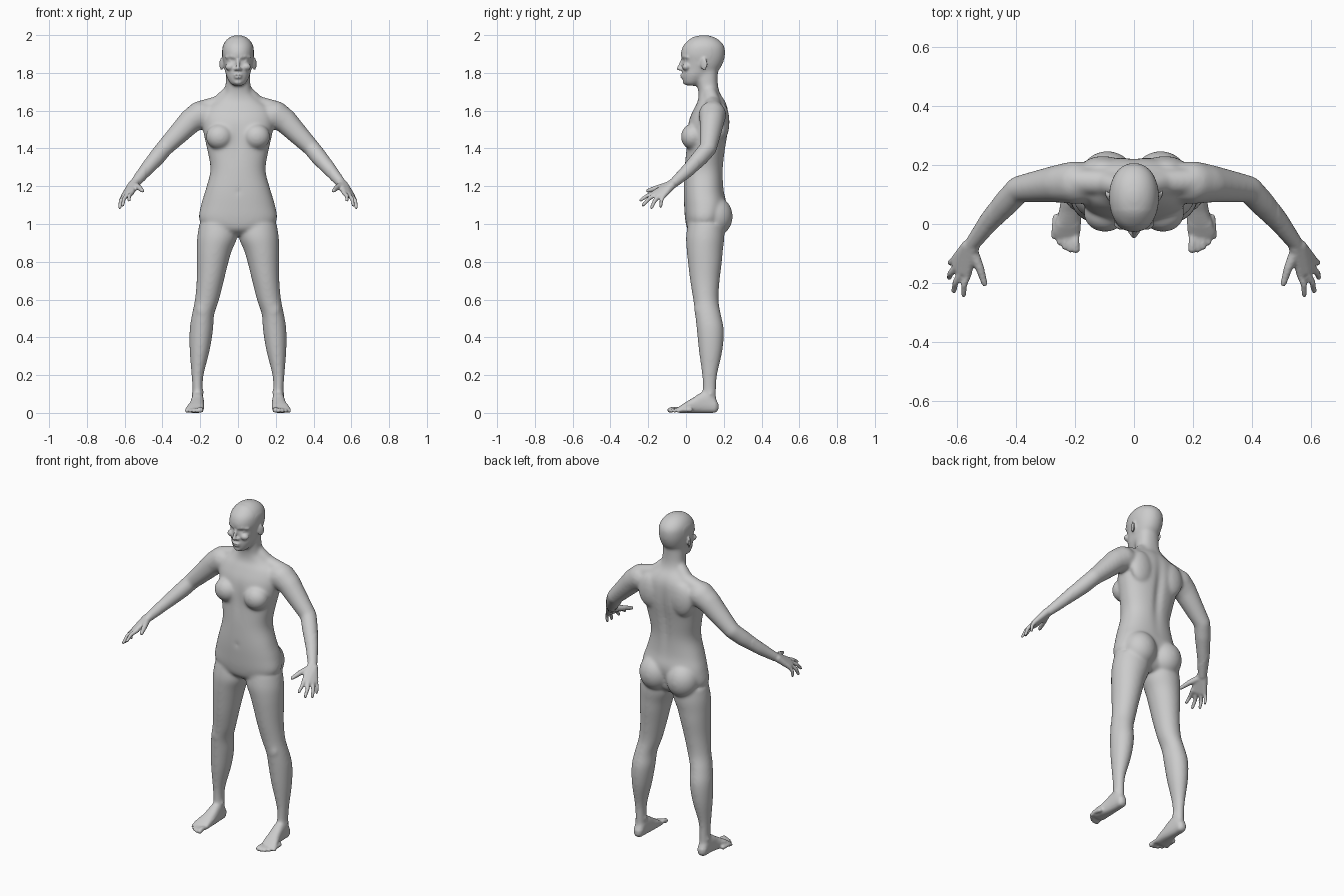
import bpy, bmesh, math
from mathutils import Vector, Matrix

bm = bmesh.new()


def catmull(rows, n=4):
    """Smoothly interpolate rows of numbers."""
    out = []
    for i in range(len(rows) - 1):
        a, b, c, d = (rows[max(i - 1, 0)], rows[i], rows[i + 1], rows[min(i + 2, len(rows) - 1)])
        for k in range(n):
            t = k / n
            out.append([q + .5 * t * (r - p + t * (2 * p - 5 * q + 4 * r - s + t * (3 * (q - r) + s - p)))
                        for p, q, r, s in zip(a, b, c, d)])
    return out + [list(rows[-1])]


def loft(rows, axis='z', power=2.0, seg=40):
    """Rows: position on axis, centre x, low and high extent, half width."""
    rings = []
    for t, cx, lo, hi, w in catmull(rows):
        ring = []
        for k in range(seg):
            a = 2 * math.pi * k / seg
            c, s = math.cos(a), math.sin(a)
            u = cx + w * math.copysign(abs(c) ** (2 / power), c)
            v = (lo + hi) / 2 + (hi - lo) / 2 * math.copysign(abs(s) ** (2 / power), s)
            ring.append(bm.verts.new((u, v, t) if axis == 'z' else (u, t, v)))
        rings.append(ring)
    for r0, r1 in zip(rings, rings[1:]):
        for k in range(seg):
            bm.faces.new((r0[k], r0[(k + 1) % seg], r1[(k + 1) % seg], r1[k]))
    bm.faces.new(rings[0])
    bm.faces.new(rings[-1])


def hull(*balls):
    """Convex skin around balls given as x, y, z, radius."""
    vs = []
    for x, y, z, r in balls:
        for i in range(90):
            h = 1 - 2 * (i + .5) / 90
            q, a = math.sqrt(1 - h * h), i * 2.39996
            vs.append(bm.verts.new((x + r * q * math.cos(a), y + r * q * math.sin(a), z + r * h)))
    res = bmesh.ops.convex_hull(bm, input=vs)
    loose = {v for v in res['geom_interior'] + res['geom_unused'] if isinstance(v, bmesh.types.BMVert)}
    bmesh.ops.delete(bm, geom=list(loose), context='VERTS')


def chain(*balls):
    for a, b in zip(balls, balls[1:]):
        hull(a, b)


def blob(loc, size, turn=0):
    m = Matrix.Translation(loc) @ Matrix.Rotation(turn, 4, 'Z') @ Matrix.Diagonal((*size, 1))
    bmesh.ops.create_icosphere(bm, subdivisions=4, radius=1, matrix=m)


# leg
loft([(1.0, .105, .01, .2, .1), (.93, .11, .0, .203, .106), (.86, .125, .004, .195, .093),
      (.8, .134, .01, .19, .084), (.7, .147, .022, .178, .072), (.6, .164, .038, .172, .064),
      (.52, .185, .048, .185, .059), (.44, .194, .057, .2, .062), (.33, .203, .068, .193, .053),
      (.2, .214, .085, .165, .032), (.12, .214, .088, .16, .027), (.05, .214, .08, .16, .027)])
blob((.187, .066, .545), (.035, .022, .045))
# foot, ankle bones and toes
loft([(.172, .214, .018, .05, .012), (.155, .214, .002, .078, .027), (.12, .214, 0, .11, .031),
      (.08, .214, 0, .108, .034), (.04, .217, 0, .082, .038), (0, .224, 0, .058, .044),
      (-.03, .229, 0, .038, .047), (-.045, .23, .003, .028, .04)], 'y', 2.6)
blob((.236, .13, .1), (.011, .014, .016))
blob((.19, .118, .11), (.011, .014, .016))
for i in range(5):
    r = (.0145, .0115, .011, .0105, .0105)[i]
    x, y = .197 + .0185 * i, (-.085, -.086, -.077, -.062, -.042)[i]
    chain((.197 + .0165 * i, -.022 + .011 * i, .016, .013), (x, y + .022, r + .006, r * .85), (x, y, r, r))
# buttock and breast
blob((.09, .155, 1.04), (.095, .092, .105))
blob((.098, .035, 1.462), (.072, .062, .068))
# shoulder slope, shoulder blade and arm
chain((.045, .125, 1.7, .036), (.1, .142, 1.635, .045), (.2, .145, 1.608, .045))
blob((.105, .19, 1.54), (.075, .04, .1))
chain((.12, .135, 1.57, .065), (.2, .14, 1.578, .074), (.25, .137, 1.545, .066), (.305, .13, 1.488, .058),
      (.39, .118, 1.402, .046), (.43, .075, 1.352, .045), (.49, .008, 1.282, .036), (.55, -.07, 1.212, .025))
# palm, fingers and thumb
hull((.543, -.072, 1.217, .022), (.563, -.075, 1.205, .022), (.562, -.165, 1.168, .013),
     (.585, -.163, 1.157, .013), (.602, -.145, 1.148, .013), (.608, -.12, 1.147, .013))
for base, tip, r in (((.56, -.165, 1.166), (.577, -.24, 1.126), .0105),
                     ((.585, -.163, 1.157), (.61, -.227, 1.1), .0105),
                     ((.602, -.145, 1.148), (.626, -.182, 1.087), .0105),
                     ((.608, -.12, 1.147), (.622, -.134, 1.092), .0095)):
    b, t = Vector(base), Vector(tip)
    mid = b.lerp(t, .5) + Vector((.007, -.003, .004))
    chain((*b, r * 1.2), (*mid, r * 1.05), (*t, r * .85))
chain((.548, -.09, 1.205, .02), (.522, -.15, 1.192, .015), (.506, -.202, 1.176, .0105))
# ear, brow, eye, cheek and nostril
blob((.088, .095, 1.847), (.007, .021, .033), math.radians(-25))
hull((.014, -.017, 1.884, .01), (.035, -.01, 1.889, .01), (.058, .01, 1.883, .01))
blob((.033, .0, 1.865), (.016, .0125, .0125))
blob((.042, .002, 1.832), (.026, .022, .02))
blob((.012, -.024, 1.819), (.009, .011, .008))

# mirror the side parts
copy = bmesh.ops.duplicate(bm, geom=bm.verts[:] + bm.edges[:] + bm.faces[:])
bmesh.ops.scale(bm, vec=(-1, 1, 1), verts=[g for g in copy['geom'] if isinstance(g, bmesh.types.BMVert)])

# torso and neck
loft([(.94, 0, .05, .16, .06), (.97, 0, .01, .19, .15), (1.02, 0, -.004, .2, .205), (1.1, 0, -.01, .215, .196),
      (1.18, 0, -.012, .2, .172), (1.285, 0, -.008, .197, .146), (1.39, 0, .0, .208, .162),
      (1.48, 0, .004, .222, .182), (1.55, 0, .016, .226, .19), (1.61, 0, .042, .222, .175),
      (1.65, 0, .062, .208, .125), (1.69, 0, .066, .182, .078), (1.73, 0, .06, .17, .067),
      (1.78, 0, .05, .168, .064), (1.84, 0, .05, .17, .06)], power=2.3)
# head
loft([(1.732, 0, .002, .06, .025), (1.75, 0, -.012, .085, .044), (1.785, 0, -.02, .135, .062),
      (1.82, 0, -.02, .178, .071), (1.86, 0, -.02, .199, .079), (1.9, 0, -.027, .207, .084),
      (1.94, 0, -.016, .203, .081), (1.97, 0, .01, .18, .066), (1.99, 0, .04, .148, .042),
      (2.0, 0, .08, .11, .014)], power=2.15)
# nose, lips and chin
chain((0, -.018, 1.872, .008), (0, -.033, 1.838, .009), (0, -.038, 1.823, .0115))
blob((0, -.02, 1.788), (.024, .012, .006))
blob((0, -.019, 1.776), (.021, .012, .006))
blob((0, -.003, 1.751), (.022, .015, .014))
bmesh.ops.recalc_face_normals(bm, faces=bm.faces[:])

mesh = bpy.data.meshes.new("parts")
bm.to_mesh(mesh)
bm.free()
parts = bpy.data.objects.new("parts", mesh)
bpy.context.collection.objects.link(parts)

# fuse all parts into one skin
remesh = parts.modifiers.new("fuse", 'REMESH')
remesh.mode, remesh.voxel_size = 'VOXEL', .006
skin = bpy.data.meshes.new_from_object(parts.evaluated_get(bpy.context.evaluated_depsgraph_get()))
bpy.data.objects.remove(parts)
body = bpy.data.objects.new("human_body", skin)
bpy.context.collection.objects.link(body)

# soft dents: x, z, spread x, spread z, depth along y, front or back
dents = [(.03, 1.866, .014, .009, .006, 'face'), (0, 1.782, .02, .0025, .004, 'face'),
         (0, 1.42, .022, .17, -.014, 'back'), (0, 1.45, .02, .08, .006, 'front'),
         (0, 1.17, .012, .012, .005, 'front')]
for v in skin.vertices:
    x, y, z = v.co
    for cx, cz, sx, sz, depth, side in dents:
        if (y > .12) if side == 'back' else (y < .06):
            v.co.y += depth * math.exp(-((abs(x) - cx) / sx) ** 2 - ((z - cz) / sz) ** 2)

# smooth broad areas strongly, hands, toes and face lightly
broad = body.vertex_groups.new(name="broad")
broad.add([v.index for v in skin.vertices if not (
    abs(v.co.x) > .49 or v.co.z < .05 or (v.co.z > 1.74 and (v.co.y < .05 or abs(v.co.x) > .078)))], 1, 'ADD')
for name, group, count in (("blend", "broad", 28), ("polish", "", 3)):
    s = body.modifiers.new(name, 'SMOOTH')
    s.factor, s.iterations, s.vertex_group = .5, count, group
for p in skin.polygons:
    p.use_smooth = True
